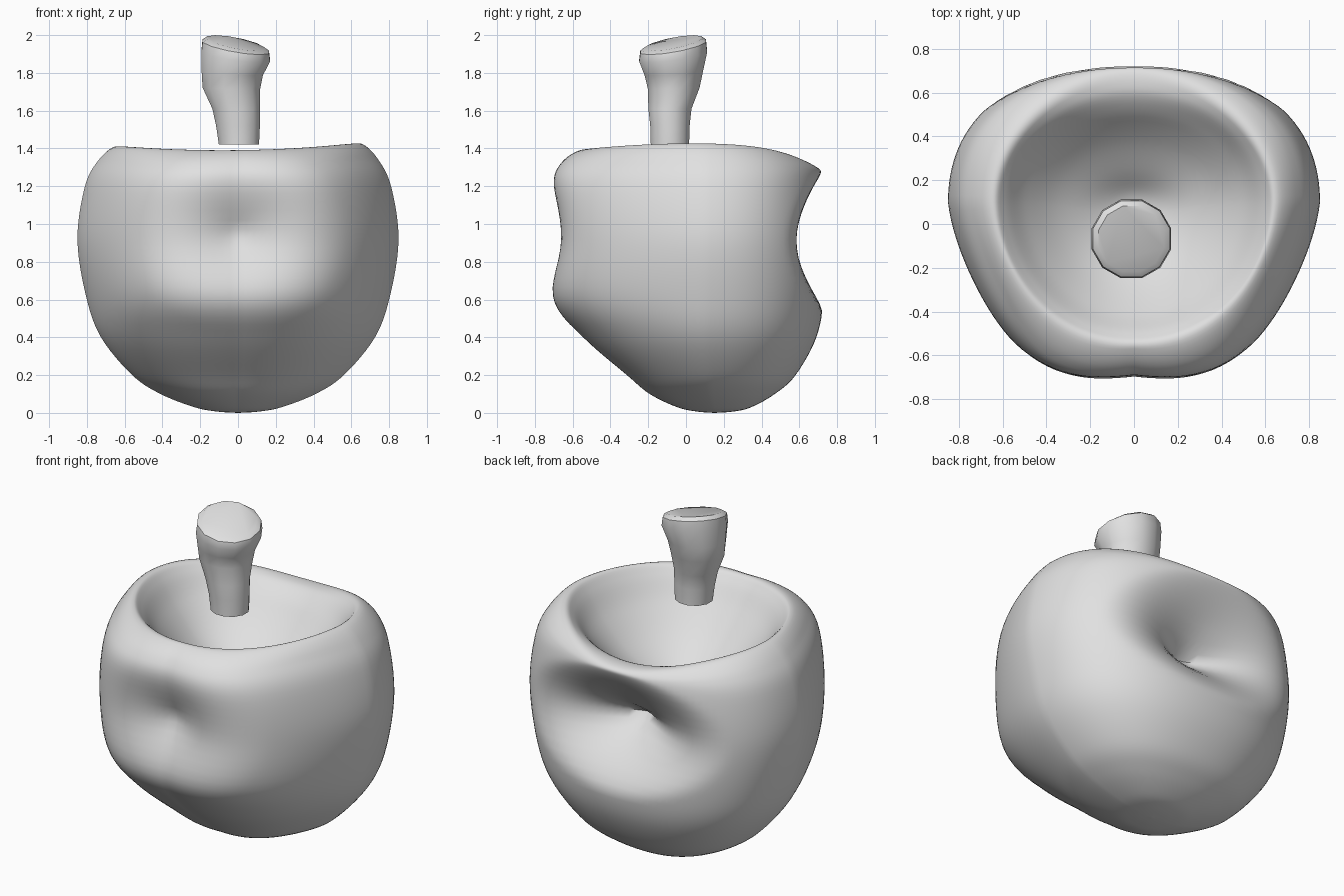
import bpy, bmesh, math

if "Cube" in bpy.data.objects:
    bpy.data.objects.remove(bpy.data.objects["Cube"])

grey = bpy.data.materials.new("plain_grey")
grey.diffuse_color = (0.75, 0.75, 0.75, 1)
grey.use_nodes = True
grey.node_tree.nodes["Principled BSDF"].inputs["Base Color"].default_value = grey.diffuse_color


def make_object(name, rings, cap, angle):
    """Skin a list of closed rings of points into one smooth object."""
    bm = bmesh.new()
    loops = [[bm.verts.new(p) for p in ring] for ring in rings]
    n = len(loops[0])
    for a, b in zip(loops, loops[1:]):
        for i in range(n):
            j = (i + 1) % n
            bm.faces.new((a[i], a[j], b[j], b[i]))
    if cap:
        bm.faces.new(list(reversed(loops[0])))
        bm.faces.new(loops[-1])
    bmesh.ops.remove_doubles(bm, verts=bm.verts, dist=0.0005)
    bmesh.ops.recalc_face_normals(bm, faces=bm.faces)
    mesh = bpy.data.meshes.new(name)
    bm.to_mesh(mesh)
    bm.free()
    mesh.materials.append(grey)
    obj = bpy.data.objects.new(name, mesh)
    bpy.context.collection.objects.link(obj)
    bpy.ops.object.select_all(action='DESELECT')
    obj.select_set(True)
    bpy.context.view_layer.objects.active = obj
    bpy.ops.object.shade_smooth_by_angle(angle=math.radians(angle))
    return obj


def spline(rows, steps):
    """Catmull-Rom interpolation; returns (position along rows, row)."""
    out = []
    last = len(rows) - 1
    for k in range(last):
        p = [rows[min(max(k + d, 0), last)] for d in (-1, 0, 1, 2)]
        for s in range(steps):
            t = s / steps
            out.append((k + t, [
                0.5 * (2 * b + (c - a) * t + (2 * a - 5 * b + 4 * c - d) * t * t
                       + (3 * b - a - 3 * c + d) * t ** 3)
                for a, b, c, d in zip(*p)]))
    out.append((last, list(rows[-1])))
    return out


def dent(u, v, power):
    """Pointed dimple with a soft outer edge."""
    w = max(0, 1 - math.sqrt(u * u + v * v + 0.002))
    return w ** power


# Fruit body: height, half width, reach to front, reach to back, centre y
rows = [
    (0.000, 0.00, 0.00, 0.00, 0.15), (0.007, 0.11, 0.09, 0.10, 0.15),
    (0.03, 0.23, 0.19, 0.20, 0.145), (0.10, 0.41, 0.32, 0.34, 0.13),
    (0.20, 0.56, 0.43, 0.46, 0.12), (0.40, 0.725, 0.64, 0.59, 0.10),
    (0.62, 0.805, 0.825, 0.63, 0.10), (0.92, 0.85, 0.84, 0.63, 0.10),
    (1.20, 0.81, 0.84, 0.62, 0.10), (1.33, 0.74, 0.77, 0.59, 0.10),
    (1.40, 0.65, 0.66, 0.54, 0.10), (1.36, 0.59, 0.60, 0.49, 0.10),
    (1.24, 0.50, 0.51, 0.41, 0.10), (1.10, 0.37, 0.37, 0.29, 0.09),
    (0.99, 0.23, 0.22, 0.17, 0.07), (0.91, 0.10, 0.10, 0.08, 0.06),
    (0.88, 0.00, 0.00, 0.00, 0.05)]
RIM = 10
SEG = 128
rings = []
for pos, (z, xs, yf, yb, cy) in spline(rows, 6):
    ring = []
    shape = min(1, max(0.25, (RIM + 1 - pos) / 2))   # cavity is rounder
    for i in range(SEG):
        a = 2 * math.pi * i / SEG
        ca, sa = math.cos(a), math.sin(a)
        q = math.asin(min(abs(sa), 1))
        if sa < 0:      # flatter, wedge-like front
            k = 1 - shape * (0.03 * math.sin(4 * q) + 0.01 * math.sin(2 * q) ** 2)
        else:           # fuller back
            k = 1 + shape * 0.045 * math.sin(2 * q) ** 2
        x = xs * k * ca
        y = cy + (yf if sa < 0 else yb) * k * sa
        h = max(z, 0)
        # uneven rim, lower and pushed outwards at the back
        rim = max(0, 1 - abs(pos - RIM) / 2.2)
        rim = rim * rim * (3 - 2 * rim)
        h += rim * (0.018 * math.cos(2 * a) + 0.008 * ca - 0.008 * sa)
        if sa > 0:
            h -= 0.075 * rim * sa ** 4
            y += 0.05 * rim * sa ** 4
        if pos < RIM:   # side dents, front and back
            if sa < 0:
                y += 0.16 * dent(x / 0.58, (h - 0.95) / 0.5, 1.6)
            else:
                y -= 0.38 * dent(x / 0.68, (h - 0.91) / 0.38, 1.45)
                h -= 0.04 * dent((x + 0.1) / 0.6, (h - 1.0) / 0.22, 2)
        ring.append((x, y, h))
    rings.append(ring)
make_object("fruit_body", rings, False, 60)

# Stem: twelve-sided, flaring to a slanted top
# height, centre x, centre y, radius x, radius y, slant amount
stem = [(1.42, 0.005, -0.085, 0.11, 0.105, 0), (1.52, 0.00, -0.085, 0.12, 0.108, 0),
        (1.61, -0.01, -0.085, 0.13, 0.118, 0), (1.72, -0.035, -0.065, 0.158, 0.142, 0.1),
        (1.80, -0.03, -0.065, 0.168, 0.16, 0.3), (1.89, -0.012, -0.068, 0.188, 0.186, 0.7),
        (1.94, -0.012, -0.068, 0.182, 0.18, 0.9), (1.958, -0.012, -0.068, 0.155, 0.155, 1)]
rings = []
for z, cx, cy, rx, ry, sl in stem:
    ring = []
    for i in range(12):
        a = 2 * math.pi * (i + 0.5) / 12
        dx, dy = rx * math.cos(a), ry * math.sin(a)
        ring.append((cx + dx, cy + dy, z + sl * 0.19 * (dy - dx)))
    rings.append(ring)
make_object("stem", rings, True, 40)
